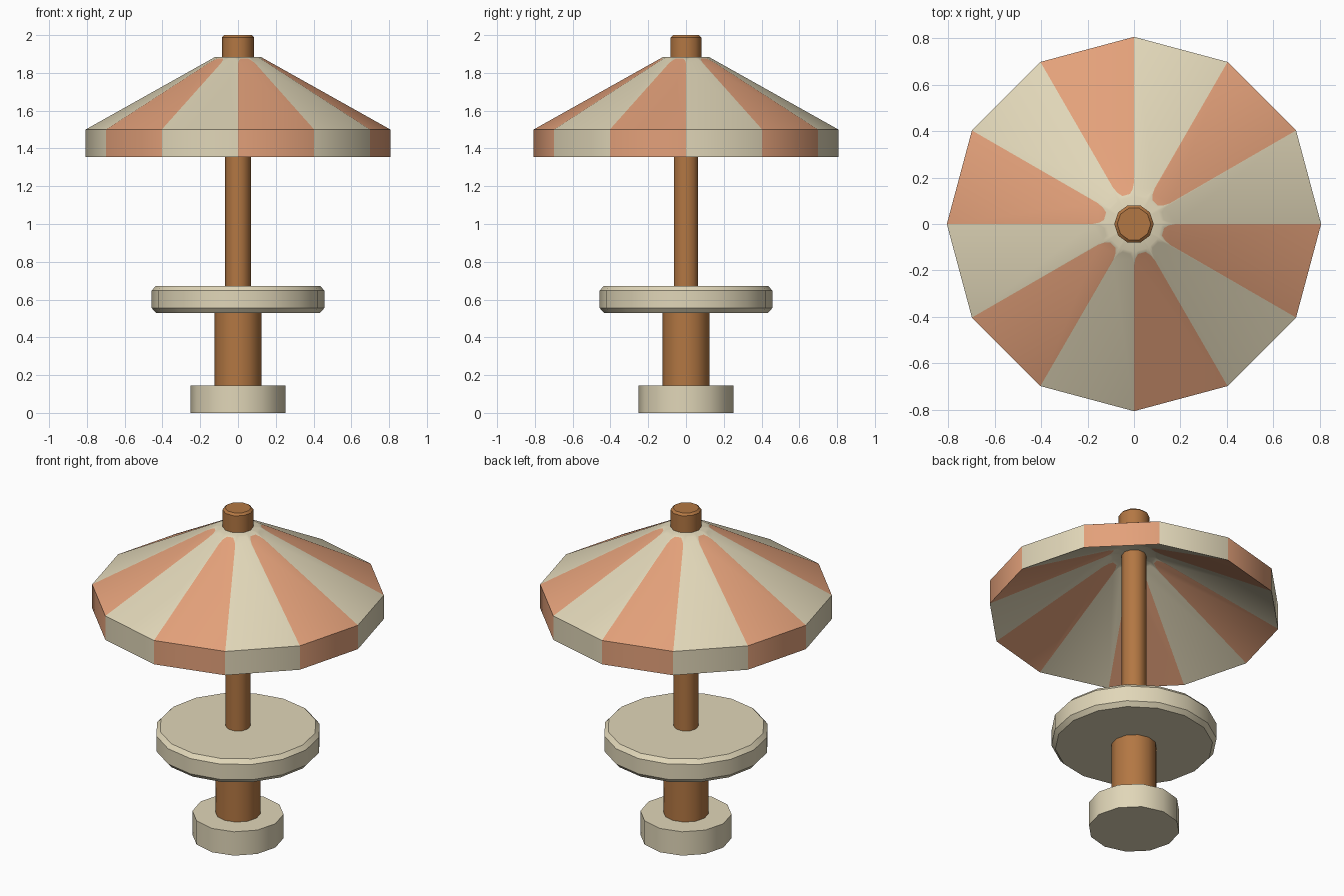
import bpy, bmesh, math

if "Cube" in bpy.data.objects:
    bpy.data.objects.remove(bpy.data.objects["Cube"])

def material(name, rgb):
    m = bpy.data.materials.new(name)
    m.diffuse_color = (*rgb, 1)
    m.use_nodes = True
    m.node_tree.nodes["Principled BSDF"].inputs["Base Color"].default_value = m.diffuse_color
    return m

CREAM = material("cream", (0.75, 0.675, 0.48))
ORANGE = material("soft orange", (0.77, 0.355, 0.195))
WOOD = material("brown wood", (0.45, 0.185, 0.056))

def finish(bm, name, mats):
    me = bpy.data.meshes.new(name)
    bm.to_mesh(me)
    bm.free()
    ob = bpy.data.objects.new(name, me)
    bpy.context.collection.objects.link(ob)
    for m in mats:
        me.materials.append(m)
    bpy.ops.object.select_all(action='DESELECT')
    ob.select_set(True)
    bpy.context.view_layer.objects.active = ob
    bpy.ops.object.shade_smooth_by_angle(angle=math.radians(38))
    return ob

def turned(name, profile, sides, mat):
    """Closed solid turned around z from (radius, z) points, bottom to top."""
    bm = bmesh.new()
    rings = [[bm.verts.new((r * math.cos(math.tau * i / sides),
                            r * math.sin(math.tau * i / sides), z))
              for i in range(sides)] for r, z in profile]
    for a, b in zip(rings, rings[1:]):
        for i in range(sides):
            j = (i + 1) % sides
            bm.faces.new((a[i], a[j], b[j], b[i]))
    bm.faces.new(rings[0][::-1])
    bm.faces.new(rings[-1])
    return finish(bm, name, [mat])

# Foot, posts, table and finial
turned("base", [(0.252, 0), (0.252, 0.145)], 12, CREAM)
turned("lower_post", [(0.125, 0.14), (0.125, 0.54)], 12, WOOD)
turned("table_top", [(0.435, 0.53), (0.457, 0.555), (0.457, 0.648), (0.435, 0.672)], 16, CREAM)
turned("upper_pole", [(0.068, 0.66), (0.068, 1.89)], 10, WOOD)
turned("finial", [(0.085, 1.87), (0.085, 1.988), (0.072, 2.0)], 10, WOOD)

# Canopy: thick shell with 12 panels, every second one striped with a rounded end
SIDES, R_RIM, R_TOP = 12, 0.807, 0.12
Z_LOW, Z_RIM, RISE = 1.355, 1.50, 0.385
STRIPE_END = [(0, 0.18), (0.08, 0.152), (0.25, 0.134), (0.75, 0.134), (0.92, 0.152), (1, 0.18)]

bm = bmesh.new()

def add_face(points, colour, flip=False):
    f = bm.faces.new([bm.verts.new(p) for p in (points[::-1] if flip else points)])
    f.material_index = colour

def on_panel(k, t, r, z_rim):
    a, b = math.tau * k / SIDES, math.tau * (k + 1) / SIDES
    return (r * (math.cos(a) * (1 - t) + math.cos(b) * t),
            r * (math.sin(a) * (1 - t) + math.sin(b) * t),
            z_rim + (R_RIM - r) / (R_RIM - R_TOP) * RISE)

for k in range(SIDES):
    colour = k % 2
    # vertical rim
    add_face([on_panel(k, 0, R_RIM, Z_LOW), on_panel(k, 1, R_RIM, Z_LOW),
              on_panel(k, 1, R_RIM, Z_RIM), on_panel(k, 0, R_RIM, Z_RIM)], colour)
    # upper and under sides: striped slope, cream collar, flat crown
    for z, flip in ((Z_RIM, False), (Z_LOW, True)):
        add_face([on_panel(k, 0, R_RIM, z), on_panel(k, 1, R_RIM, z)]
                 + [on_panel(k, t, r, z) for t, r in STRIPE_END[::-1]], colour, flip)
        for (t0, r0), (t1, r1) in zip(STRIPE_END, STRIPE_END[1:]):
            add_face([on_panel(k, t0, r0, z), on_panel(k, t1, r1, z),
                      on_panel(k, t1, R_TOP, z), on_panel(k, t0, R_TOP, z)], 0, flip)
        add_face([on_panel(k, t, R_TOP, z) for t, _ in STRIPE_END]
                 + [(0, 0, z + RISE)], 0, flip)
bmesh.ops.remove_doubles(bm, verts=bm.verts[:], dist=0.0005)
finish(bm, "canopy", [CREAM, ORANGE])
